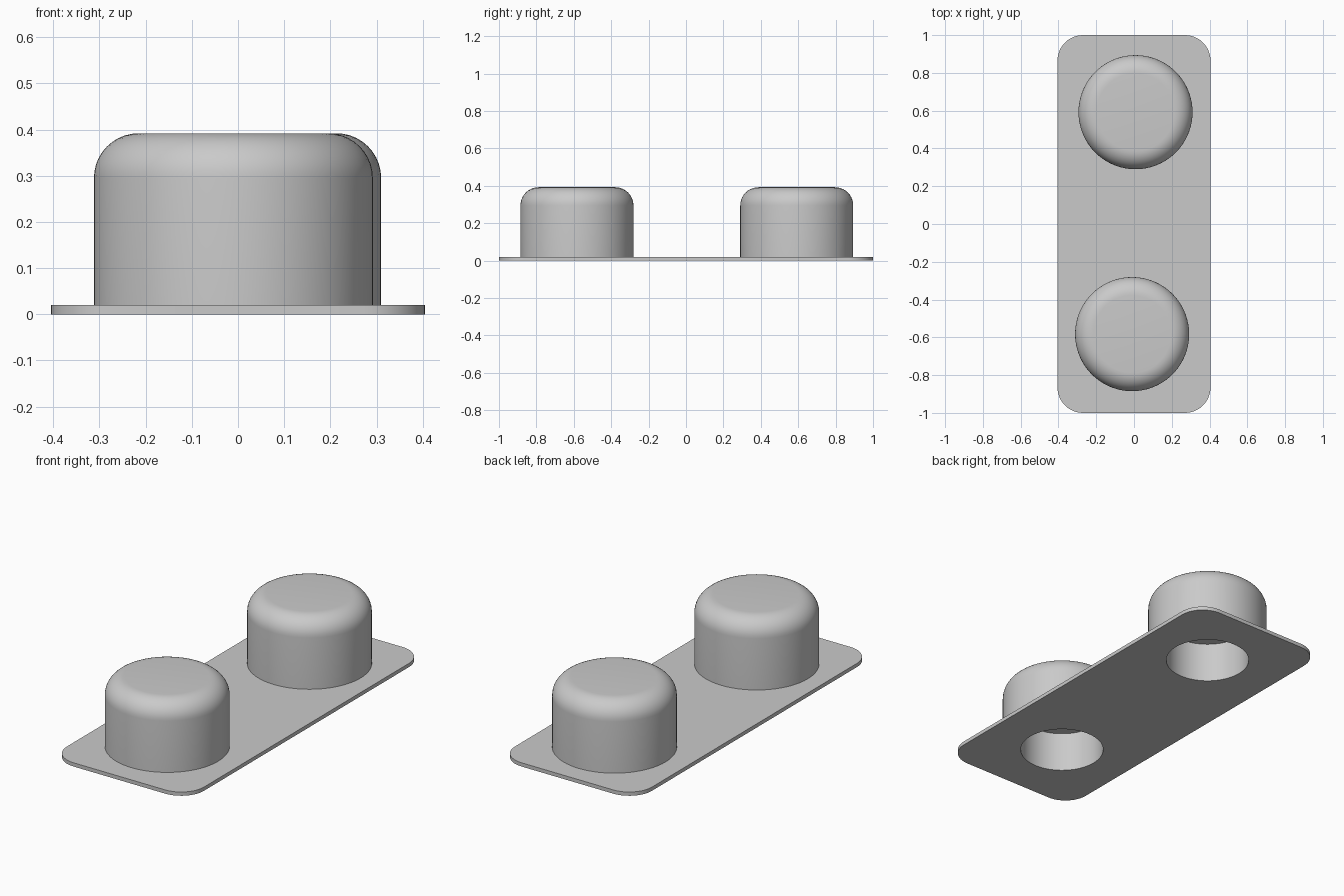
import bpy, bmesh, math
from mathutils import Vector

cube = bpy.data.objects.get("Cube")
if cube:
    bpy.data.objects.remove(cube, do_unlink=True)

PLATE = (0.81, 2.0, 0.02)
CORNER = 0.135
RADIUS, TOP, FILLET = 0.302, 0.392, 0.097
BORE, BORE_TOP = 0.21, 0.215
CENTRES = {"front_dome": (-0.01, -0.583), "back_dome": (0.008, 0.592)}

grey = bpy.data.materials.new("plain grey")
grey.use_nodes = True
colour = (0.59, 0.59, 0.59, 1)
grey.diffuse_color = colour
grey.node_tree.nodes["Principled BSDF"].inputs["Base Color"].default_value = colour


def make_object(name, bm, location=(0, 0, 0)):
    bmesh.ops.recalc_face_normals(bm, faces=bm.faces)
    mesh = bpy.data.meshes.new(name)
    bm.to_mesh(mesh)
    bm.free()
    mesh.materials.append(grey)
    obj = bpy.data.objects.new(name, mesh)
    obj.location = location
    bpy.context.collection.objects.link(obj)
    return obj


def activate(obj):
    bpy.ops.object.select_all(action="DESELECT")
    obj.select_set(True)
    bpy.context.view_layer.objects.active = obj


def smooth(obj):
    activate(obj)
    bpy.ops.object.shade_smooth_by_angle(angle=math.radians(30))


# Base plate: a thin slab with rounded vertical corners
bm = bmesh.new()
bmesh.ops.create_cube(bm, size=1)
bmesh.ops.scale(bm, vec=PLATE, verts=bm.verts)
bmesh.ops.translate(bm, vec=(0, 0, PLATE[2] / 2), verts=bm.verts)
uprights = [e for e in bm.edges
            if abs(e.verts[0].co.z - e.verts[1].co.z) > PLATE[2] / 2]
bmesh.ops.bevel(bm, geom=uprights, offset=CORNER, segments=12,
                profile=0.5, affect="EDGES")
plate = make_object("base_plate", bm)

# Dome profile: rounded cap, straight side, then the blind bore inside
profile = [(0, TOP)]
for i in range(11):
    a = math.pi / 2 * (1 - i / 10)
    profile.append((RADIUS - FILLET + FILLET * math.cos(a),
                    TOP - FILLET + FILLET * math.sin(a)))
profile += [(RADIUS, PLATE[2] / 2), (BORE, PLATE[2]),
            (BORE, BORE_TOP), (0, BORE_TOP)]


def make_dome(name, x, y):
    bm = bmesh.new()
    verts = [bm.verts.new((r, 0, z)) for r, z in profile]
    edges = [bm.edges.new(pair) for pair in zip(verts, verts[1:])]
    bmesh.ops.spin(bm, geom=verts + edges, cent=(0, 0, 0), axis=(0, 0, 1),
                   angle=math.tau, steps=72, use_duplicate=False)
    bmesh.ops.remove_doubles(bm, verts=bm.verts, dist=0.0001)
    return make_object(name, bm, (x, y, 0))


# Domes, and the matching holes through the plate
for name, (x, y) in CENTRES.items():
    smooth(make_dome(name, x, y))
    bm = bmesh.new()
    bmesh.ops.create_cone(bm, cap_ends=True, segments=72, radius1=BORE,
                          radius2=BORE, depth=0.2)
    cutter = make_object("hole_cutter", bm, (x, y, 0))
    cutter.hide_render = True
    cut = plate.modifiers.new("hole", "BOOLEAN")
    cut.operation = "DIFFERENCE"
    cut.solver = "EXACT"
    cut.object = cutter
    activate(plate)
    bpy.ops.object.modifier_apply(modifier=cut.name)
    bpy.data.objects.remove(cutter, do_unlink=True)
smooth(plate)
